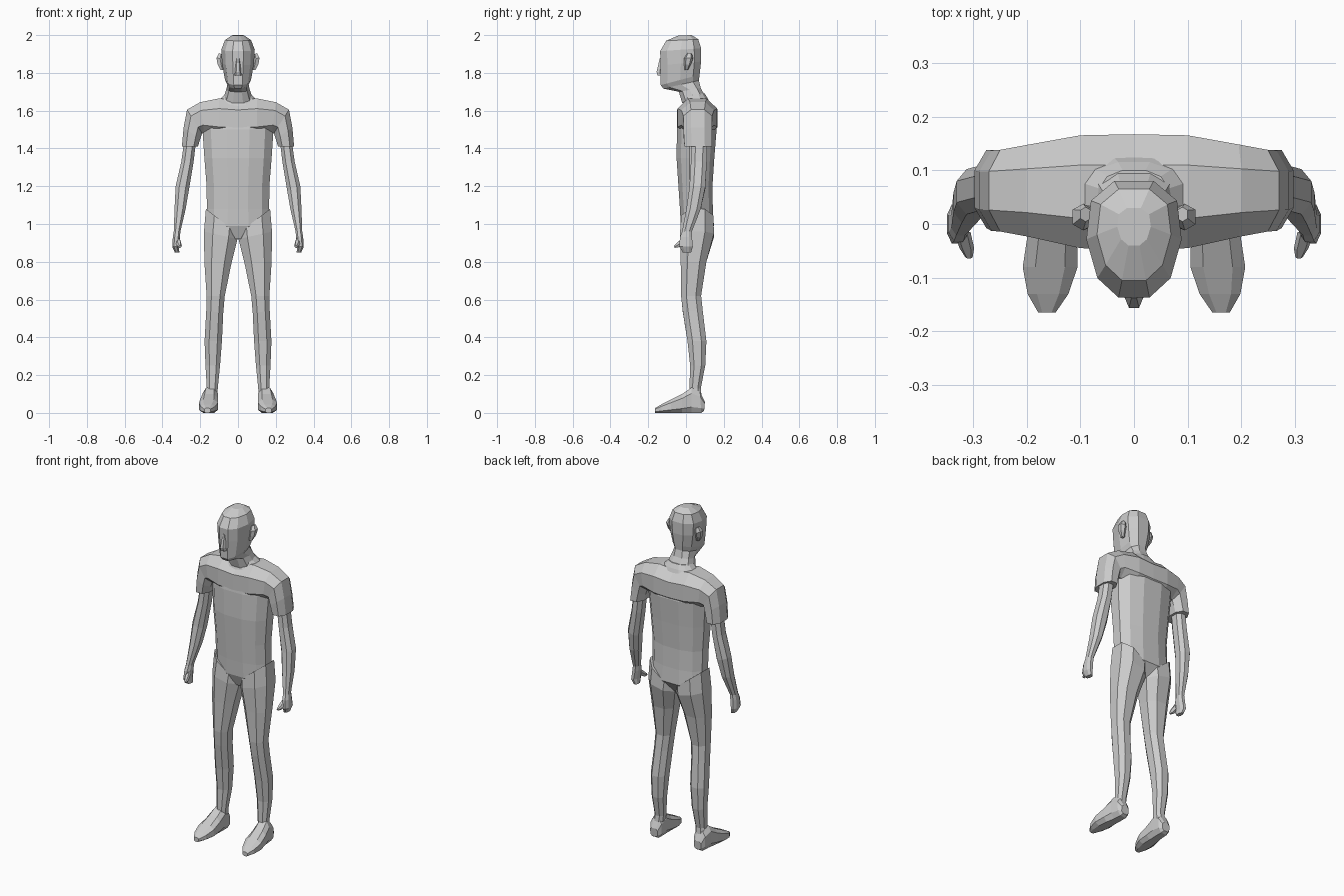
import bpy, bmesh
from math import cos, sin, pi


def loft(name, axis, sections, n=8, p=0.85, mirror=True, egg=0.0):
    """Skin rings. Section = end A (h, z), end B (h, z), centre and half width on axis.
    axis 'Y': h is x and the width runs along y; axis 'X': h is y, width along x."""
    bm = bmesh.new()
    rings = []
    power = lambda v: (1 if v >= 0 else -1) * abs(v) ** p
    top = power(cos(pi / n))
    for ah, az, bh, bz, c, w in sections:
        ring = []
        for i in range(n):
            t = 2 * pi * (i + 0.5) / n
            u, v = power(cos(t)) / top, power(sin(t)) / top
            h = (ah + bh) / 2 + (ah - bh) / 2 * u
            z = (az + bz) / 2 + (az - bz) / 2 * u
            s = c + w * v * (1 - egg * u)
            ring.append(bm.verts.new((h, s, z) if axis == 'Y' else (s, h, z)))
        rings.append(ring)
    for r, q in zip(rings, rings[1:]):
        for i in range(n):
            j = (i + 1) % n
            bm.faces.new((r[i], r[j], q[j], q[i]))
    bm.faces.new(rings[0])
    bm.faces.new(rings[-1])
    bmesh.ops.recalc_face_normals(bm, faces=bm.faces)
    me = bpy.data.meshes.new(name)
    bm.to_mesh(me)
    bm.free()
    ob = bpy.data.objects.new(name, me)
    bpy.context.collection.objects.link(ob)
    if mirror:
        ob.modifiers.new("Mirror", 'MIRROR')
    return ob


# Torso: half width, height, centre y, half depth
torso = [(.03, .92, .05, .05), (.172, .99, .06, .088), (.165, 1.08, .055, .087),
         (.166, 1.2, .05, .09), (.178, 1.35, .05, .1), (.188, 1.5, .057, .105),
         (.17, 1.6, .053, .088), (.09, 1.665, .055, .06), (.065, 1.69, .05, .05)]
loft("torso", 'Y', [(x, z, -x, z, c, w) for x, z, c, w in torso], n=12, mirror=False)

# Shoulders turning down into short sleeves
loft("shoulder_sleeves", 'Y', [
    (0, 1.655, 0, 1.46, .06, .107), (.1, 1.665, .1, 1.46, .06, .105),
    (.2, 1.645, .18, 1.48, .062, .086), (.27, 1.605, .19, 1.48, .062, .076),
    (.288, 1.51, .2, 1.45, .062, .075), (.297, 1.41, .212, 1.41, .065, .073)])

# Arms running into closed hands
loft("arms", 'Y', [
    (.285, 1.44, .222, 1.44, .07, .042), (.3, 1.33, .235, 1.33, .068, .042),
    (.33, 1.2, .26, 1.18, .06, .042), (.336, 1.08, .277, 1.08, .04, .038),
    (.34, .96, .305, .96, .005, .026), (.345, .93, .307, .93, 0, .032),
    (.348, .88, .315, .88, 0, .036), (.335, .85, .31, .85, .005, .022)])
loft("thumbs", 'X', [
    (-.015, .93, -.015, .89, .32, .014), (-.048, .9, -.042, .875, .311, .012),
    (-.064, .885, -.06, .874, .307, .006)], n=6)

# Legs start on a slanted ring that forms the crotch
loft("legs", 'Y', [
    (.17, 1.08, 0, .95, .06, .085), (.18, .96, .003, .92, .058, .09),
    (.178, .8, .033, .8, .04, .068), (.166, .62, .07, .62, .027, .053),
    (.168, .54, .078, .53, .036, .053), (.177, .38, .085, .38, .058, .05),
    (.172, .25, .095, .25, .062, .04), (.165, .13, .107, .13, .048, .03),
    (.17, .07, .112, .07, .05, .035)])

# Feet, heel to toe
loft("feet", 'X', [
    (.1, .06, .096, .01, .145, .024), (.075, .11, .08, 0, .145, .036),
    (.03, .135, .03, 0, .147, .04), (-.02, .1, -.02, 0, .152, .046),
    (-.08, .07, -.08, 0, .156, .051), (-.13, .045, -.13, 0, .16, .038),
    (-.165, .025, -.165, 0, .162, .016)], p=.7)

# Neck and head: front end, back end, half width
loft("head", 'X', [
    (-.02, 1.64, .11, 1.66, 0, .08), (-.038, 1.7, .078, 1.72, 0, .06),
    (-.12, 1.717, .068, 1.76, 0, .054), (-.134, 1.735, .072, 1.79, 0, .066),
    (-.134, 1.84, .08, 1.86, 0, .081), (-.137, 1.915, .08, 1.93, 0, .085),
    (-.105, 1.97, .065, 1.978, 0, .066), (-.04, 1.998, .03, 2.0, 0, .03)],
    n=10, mirror=False, egg=.12)
loft("nose", 'X', [
    (-.138, 1.88, -.12, 1.88, 0, .008), (-.156, 1.805, -.12, 1.805, 0, .015),
    (-.15, 1.785, -.12, 1.785, 0, .016)], n=6, mirror=False)
loft("ears", 'Y', [
    (.1, 1.905, .08, 1.895, .018, .012), (.114, 1.88, .075, 1.87, .013, .022),
    (.108, 1.845, .072, 1.845, .008, .016), (.092, 1.815, .07, 1.815, .002, .008)], n=6)
